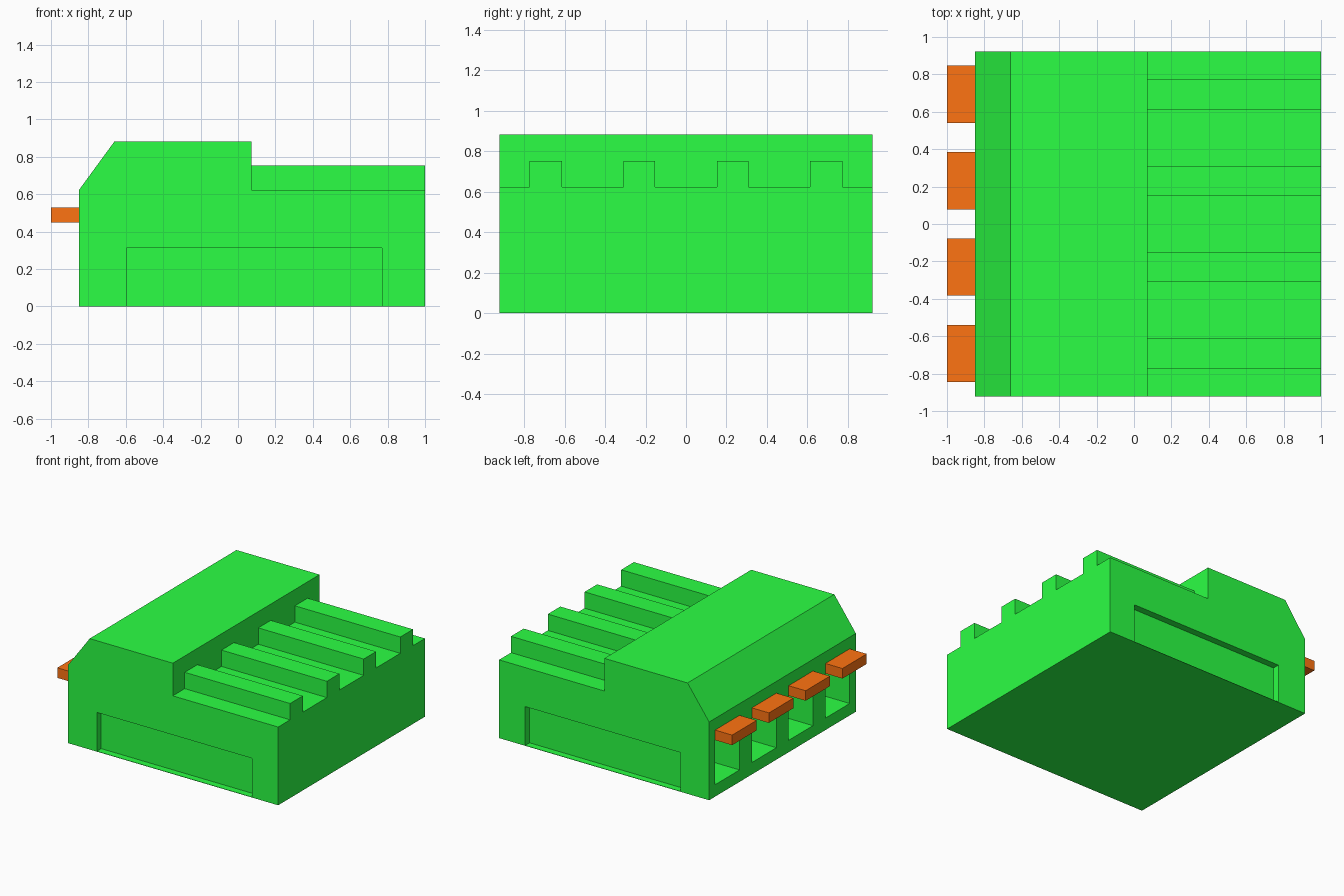
import bpy, bmesh

if "Cube" in bpy.data.objects:
    bpy.data.objects.remove(bpy.data.objects["Cube"])

HALF_Y = 0.923
STEP_X = 0.072
SLOTS = [(-0.845, -0.54), (-0.383, -0.077), (0.077, 0.385), (0.54, 0.848)]


def material(name, color):
    mat = bpy.data.materials.new(name)
    mat.diffuse_color = color
    mat.use_nodes = True
    mat.node_tree.nodes["Principled BSDF"].inputs["Base Color"].default_value = mat.diffuse_color
    return mat


def prism(bm, profile, y0, y1):
    """Closed x-z profile extruded from y0 to y1."""
    front = [bm.verts.new((x, y0, z)) for x, z in profile]
    back = [bm.verts.new((x, y1, z)) for x, z in profile]
    bm.faces.new(front)
    bm.faces.new(back[::-1])
    n = len(profile)
    for i in range(n):
        j = (i + 1) % n
        bm.faces.new((front[j], front[i], back[i], back[j]))


def box(bm, x, y, z):
    prism(bm, [(x[0], z[0]), (x[1], z[0]), (x[1], z[1]), (x[0], z[1])], *y)


def finish(bm, name, mat=None):
    bmesh.ops.recalc_face_normals(bm, faces=bm.faces)
    mesh = bpy.data.meshes.new(name)
    bm.to_mesh(mesh)
    bm.free()
    obj = bpy.data.objects.new(name, mesh)
    bpy.context.collection.objects.link(obj)
    if mat:
        mesh.materials.append(mat)
    return obj


green = material("green_plastic", (0.024, 1.0, 0.058, 1))
orange = material("orange_plastic", (1.0, 0.175, 0.006, 1))

# Housing: chamfered block with a lower step on the right
bm = bmesh.new()
prism(bm, [(-0.85, 0), (1, 0), (1, 0.753), (STEP_X, 0.753),
           (STEP_X, 0.883), (-0.66, 0.883), (-0.85, 0.623)], -HALF_Y, HALF_Y)
housing = finish(bm, "housing", green)

# Grooves that leave four ribs on the step
bm = bmesh.new()
for y in [(-1, -0.773), (-0.613, -0.31), (-0.153, 0.153), (0.31, 0.613), (0.773, 1)]:
    box(bm, (STEP_X, 1.1), y, (0.623, 1.0))
cutters = [finish(bm, "groove_cutter", green)]

# Shallow recesses on the front and back, with a thin floor
bm = bmesh.new()
for y in [(-1, -HALF_Y + 0.055), (HALF_Y - 0.055, 1)]:
    box(bm, (-0.597, 0.77), y, (0.003, 0.312))
cutters.append(finish(bm, "side_recess_cutter", green))

# Wire openings on the left face
bm = bmesh.new()
for y in SLOTS:
    box(bm, (-1, -0.3), y, (0.095, 0.45))
cutters.append(finish(bm, "wire_opening_cutter", green))

for cutter in cutters:
    mod = housing.modifiers.new(cutter.name, 'BOOLEAN')
    mod.operation = 'DIFFERENCE'
    mod.solver = 'EXACT'
    mod.object = cutter
    cutter.hide_render = True
    cutter.display_type = 'WIRE'

# Orange release levers above the openings
for i, y in enumerate(SLOTS, 1):
    bm = bmesh.new()
    box(bm, (-1, -0.85), y, (0.45, 0.53))
    finish(bm, f"release_lever_{i}", orange)
